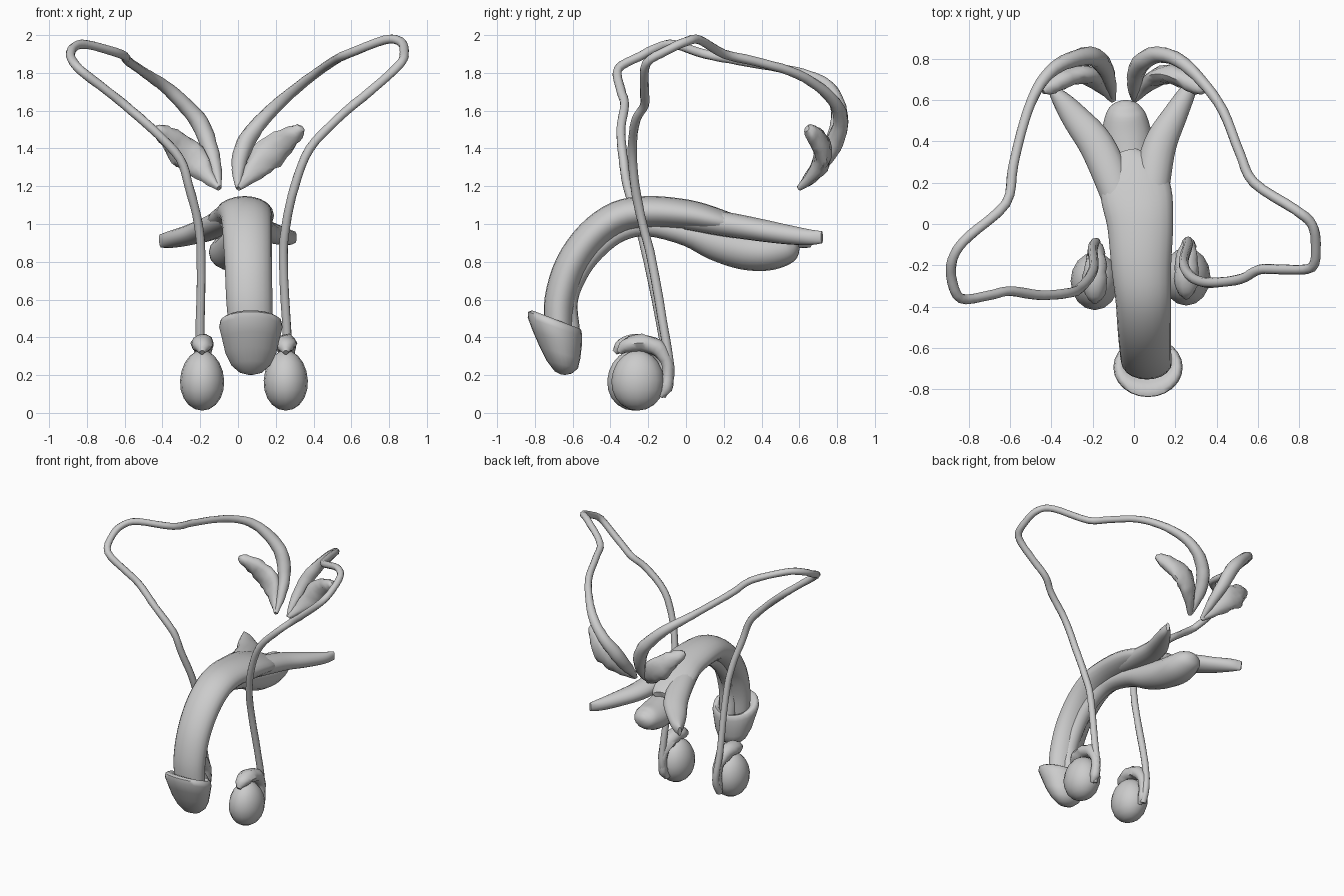
import bpy, bmesh, math, random
from mathutils import Vector

random.seed(4)


def finish(name, bm, angle=50):
    bmesh.ops.recalc_face_normals(bm, faces=bm.faces)
    me = bpy.data.meshes.new(name)
    bm.to_mesh(me)
    bm.free()
    ob = bpy.data.objects.new(name, me)
    bpy.context.collection.objects.link(ob)
    bpy.ops.object.select_all(action='DESELECT')
    ob.select_set(True)
    bpy.context.view_layer.objects.active = ob
    bpy.ops.object.shade_smooth_by_angle(angle=math.radians(angle))
    return ob


def skin(name, rings, angle=50):
    bm = bmesh.new()
    loops = [[bm.verts.new(p) for p in r] for r in rings]
    n = len(loops[0])
    for a, b in zip(loops, loops[1:]):
        for i in range(n):
            j = (i + 1) % n
            bm.faces.new((a[i], a[j], b[j], b[i]))
    bm.faces.new(loops[0])
    bm.faces.new(loops[-1])
    return finish(name, bm, angle)


def smooth_path(pts, k):
    # Catmull-Rom through position and half-sizes
    P = [Vector(p) for p in pts]
    P = [2 * P[0] - P[1]] + P + [2 * P[-1] - P[-2]]
    out = []
    for i in range(1, len(P) - 2):
        a, b, c, d = P[i - 1:i + 3]
        for s in range(k):
            t = s / k
            out.append(0.5 * (2 * b + (c - a) * t + (2 * a - 5 * b + 4 * c - d) * t * t
                              + (3 * b - a - 3 * c + d) * t ** 3))
    return out + [P[-2]]


def sweep(name, pts, side=None, n=16, k=4, lump=0.0):
    # points are (x, y, z, half-width along side, half-thickness)
    path = smooth_path(pts, k)
    pos = [Vector(p[:3]) for p in path]
    u = Vector(side or (1, 0.3, 0))
    rings = []
    for i, p in enumerate(path):
        t = (pos[min(i + 1, len(pos) - 1)] - pos[max(i - 1, 0)]).normalized()
        s = Vector(side) if side else u
        u = (s - t * s.dot(t)).normalized()
        v = t.cross(u)
        ring = []
        for j in range(n):
            a = 2 * math.pi * j / n
            f = 1 + random.uniform(-lump, lump)
            ring.append(pos[i] + (u * math.cos(a) * max(p[3], .004)
                                  + v * math.sin(a) * max(p[4], .004)) * f)
        rings.append(ring)
    return skin(name, rings)


X, Z = (1, 0, 0), (0, 0, 1)

# Shaft body
sweep("shaft", [(.068, -.675, .43, .115, .075), (.06, -.667, .6, .122, .082),
                (.055, -.61, .78, .125, .085), (.05, -.5, .935, .13, .086),
                (.045, -.36, 1.035, .135, .086), (.035, -.2, 1.063, .145, .085),
                (.03, 0, 1.05, .16, .08), (.01, .15, 1.02, .172, .068),
                (-.01, .27, .99, .14, .05), (-.03, .35, .965, .05, .03)], X, 20)

# Two diverging roots at the back of the shaft
sweep("left_root", [(-.04, 0, 1.03, .06, .07), (-.1, .2, 1.0, .065, .085),
                    (-.18, .38, .965, .06, .085), (-.28, .51, .935, .052, .068),
                    (-.36, .61, .918, .045, .042), (-.41, .66, .91, .035, .012)], Z)
sweep("right_root", [(.08, 0, 1.03, .06, .07), (.09, .2, 1.0, .065, .085),
                     (.125, .38, .97, .06, .08), (.2, .53, .945, .052, .06),
                     (.265, .65, .93, .042, .038), (.3, .72, .93, .032, .012)], Z)

# Lower column widening into the bulb
sweep("lower_column_and_bulb", [
    (.067, -.61, .42, .05, .05), (.06, -.622, .6, .055, .05), (.055, -.555, .76, .055, .05),
    (.05, -.455, .88, .055, .05), (.04, -.34, .96, .055, .05), (.03, -.2, .99, .06, .055),
    (.02, 0, .95, .075, .065), (0, .15, .9, .095, .09), (-.02, .3, .86, .112, .1),
    (-.035, .43, .85, .12, .097), (-.04, .53, .865, .098, .08), (-.04, .575, .88, .065, .05),
    (-.04, .595, .888, .02, .015)], X)

# Cap with a tilted flared rim: half-width, front y z, back y z
rings = []
for w, yf, zf, yb, zb in [(.1, -.74, .46, -.61, .4), (.118, -.768, .52, -.585, .44),
                          (.145, -.815, .543, -.56, .445), (.162, -.836, .535, -.553, .435),
                          (.168, -.838, .505, -.55, .405), (.152, -.81, .43, -.552, .35),
                          (.135, -.775, .35, -.56, .285), (.105, -.737, .275, -.572, .235),
                          (.06, -.695, .22, -.605, .208), (.015, -.66, .203, -.64, .201)]:
    f, b = Vector((.068, yf, zf)), Vector((.068, yb, zb))
    m, h = (f + b) / 2, (f - b) / 2
    rings.append([m + Vector((w * math.sin(a), 0, 0)) + h * math.cos(a)
                  for a in [2 * math.pi * j / 24 for j in range(24)]])
skin("cap", rings, 60)

# Testes and the coiled ducts over their tops and backs
for side, x, y in (("left", -.19, -.277), ("right", .253, -.255)):
    bm = bmesh.new()
    bmesh.ops.create_uvsphere(bm, u_segments=16, v_segments=10, radius=1)
    for v in bm.verts:
        taper = 1 - .06 * v.co.z
        v.co = Vector((x + v.co.x * .117 * taper, y + v.co.y * .14 * taper, .172 + v.co.z * .16))
    finish(side + "_testis", bm)
    sweep(side + "_coiled_duct", [
        (x, y - .1, .32, .015, .015), (x, y - .06, .355, .05, .04), (x, y + .02, .37, .058, .048),
        (x + .005, y + .1, .345, .052, .045), (x + .01, y + .15, .28, .036, .034),
        (x + .01, y + .16, .2, .03, .03), (x + .01, y + .15, .13, .032, .032),
        (x + .01, y + .12, .085, .012, .012)], X, 10, 3, .1)

# Long ducts looping up, outwards and back
left = [(-.19, -.13, .09), (-.185, -.09, .2), (-.2, -.12, .4), (-.195, -.2, .8),
        (-.21, -.25, 1.0), (-.26, -.31, 1.2), (-.31, -.333, 1.35), (-.45, -.345, 1.5),
        (-.6, -.325, 1.63), (-.7, -.345, 1.71), (-.84, -.36, 1.82), (-.885, -.25, 1.885),
        (-.87, -.15, 1.935), (-.8, -.06, 1.95), (-.62, .1, 1.9), (-.585, .28, 1.865),
        (-.53, .5, 1.825), (-.47, .65, 1.785), (-.39, .75, 1.73), (-.29, .8, 1.64),
        (-.2, .81, 1.53), (-.145, .76, 1.39), (-.115, .68, 1.28), (-.1, .6, 1.19)]
right = [(.25, -.13, .09), (.26, -.085, .2), (.26, -.11, .4), (.24, -.18, .8),
         (.255, -.23, 1.0), (.3, -.27, 1.2), (.38, -.285, 1.4), (.52, -.265, 1.55),
         (.61, -.22, 1.63), (.72, -.22, 1.72), (.86, -.21, 1.85), (.88, -.1, 1.92),
         (.86, 0, 1.965), (.78, .07, 1.975), (.58, .2, 1.9), (.51, .35, 1.865),
         (.43, .55, 1.81), (.33, .69, 1.735), (.22, .79, 1.64), (.12, .82, 1.54),
         (.045, .79, 1.44), (.01, .73, 1.34), (0, .66, 1.26), (0, .6, 1.19)]
widths = [.024] * 17 + [.027, .033, .04, .047, .043, .03, .012]
for side, path in (("left", left), ("right", right)):
    sweep(side + "_duct", [p + (r, r) for p, r in zip(path, widths)], None, 10, 4, .05)

# Leaf-shaped lumpy glands beside the duct ends, mirrored about x = -0.05
leaf = [(-.1, .6, 1.19, .015, .015), (-.16, .665, 1.25, .04, .03), (-.22, .715, 1.325, .075, .042),
        (-.29, .725, 1.39, .082, .046), (-.36, .695, 1.45, .06, .045),
        (-.415, .66, 1.49, .04, .036), (-.44, .64, 1.505, .015, .015)]
sweep("left_gland", leaf, (.67, 0, .74), 14, 3, .12)
sweep("right_gland", [(-.1 - p[0],) + p[1:] for p in leaf], (-.67, 0, .74), 14, 3, .12)
